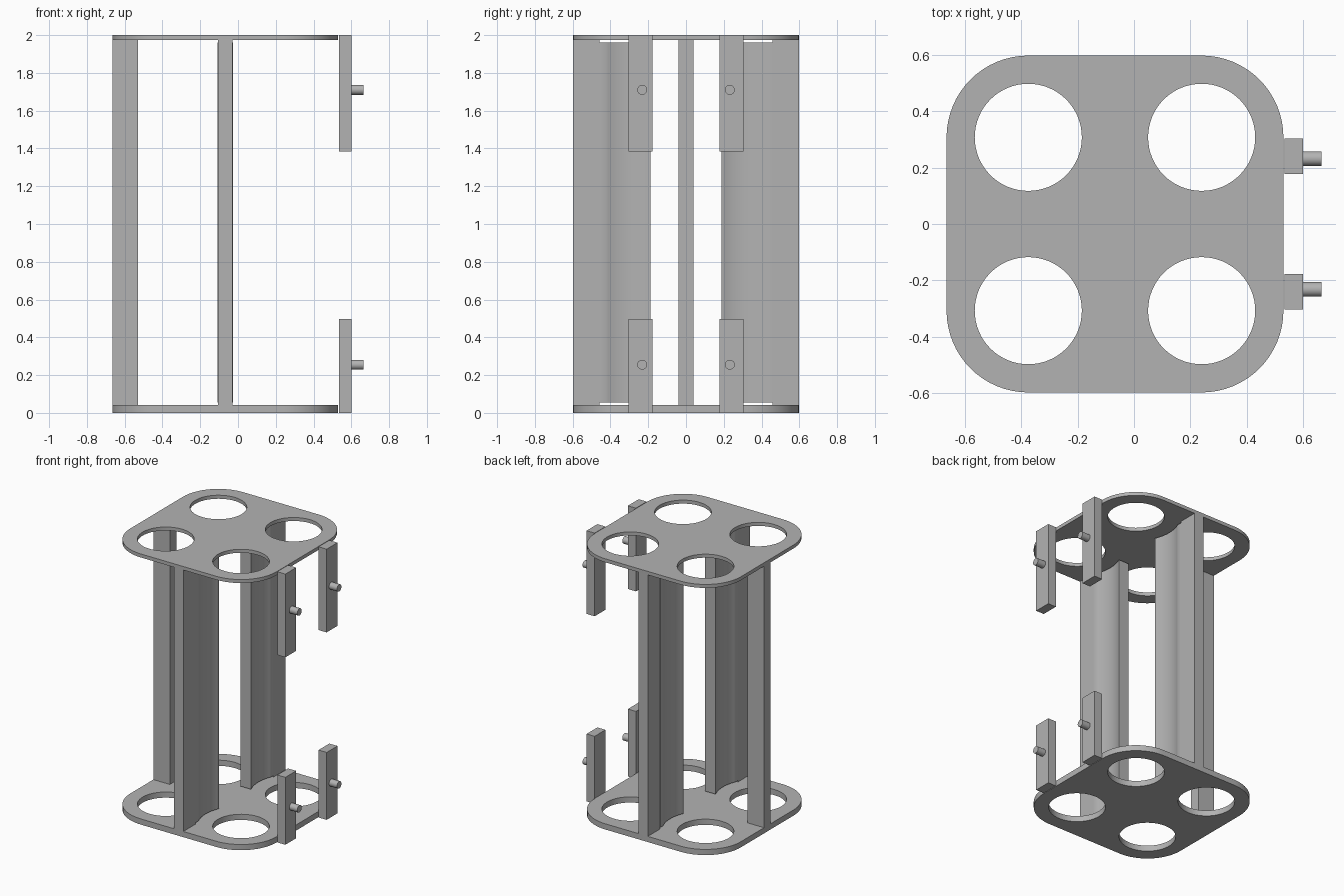
import bpy, bmesh
from math import sin, cos, pi, radians, asin

if "Cube" in bpy.data.objects:
    bpy.data.objects.remove(bpy.data.objects["Cube"], do_unlink=True)

grey = bpy.data.materials.new("matte_grey")
grey.use_nodes = True
grey.diffuse_color = (0.45, 0.45, 0.45, 1)
grey.node_tree.nodes["Principled BSDF"].inputs["Base Color"].default_value = (0.45, 0.45, 0.45, 1)

MID_X = -0.0675      # centre line of the plates
HALF = 0.5975        # half width of the plates
HOLE = 0.3075        # hole offset from the plate centre
ROUND = HALF - HOLE  # corner radius, concentric with the holes


def arc(cx, cy, r, a0, a1, n):
    return [(cx + r * cos(a0 + (a1 - a0) * i / n), cy + r * sin(a0 + (a1 - a0) * i / n))
            for i in range(n + 1)]


def prism(name, outline, z0, z1):
    """Extrude a closed outline between two heights."""
    bm = bmesh.new()
    face = bm.faces.new([bm.verts.new((x, y, z0)) for x, y in outline])
    top = bmesh.ops.extrude_face_region(bm, geom=[face])["geom"]
    bmesh.ops.translate(bm, vec=(0, 0, z1 - z0),
                        verts=[v for v in top if isinstance(v, bmesh.types.BMVert)])
    bmesh.ops.recalc_face_normals(bm, faces=bm.faces)
    mesh = bpy.data.meshes.new(name)
    bm.to_mesh(mesh)
    bm.free()
    mesh.materials.append(grey)
    ob = bpy.data.objects.new(name, mesh)
    bpy.context.collection.objects.link(ob)
    return ob


def box(name, x0, x1, y0, y1, z0, z1):
    return prism(name, [(x0, y0), (x1, y0), (x1, y1), (x0, y1)], z0, z1)


def select(ob):
    bpy.ops.object.select_all(action="DESELECT")
    ob.select_set(True)
    bpy.context.view_layer.objects.active = ob


def smooth(ob):
    select(ob)
    bpy.ops.object.shade_smooth_by_angle(angle=radians(30))


def plate(name, z0, z1):
    """Rounded square plate with four round openings."""
    corners = [(1, 1), (-1, 1), (-1, -1), (1, -1)]
    outline = []
    for i, (sx, sy) in enumerate(corners):
        outline += arc(MID_X + sx * HOLE, sy * HOLE, ROUND, i * pi / 2, (i + 1) * pi / 2, 16)
    ob = prism(name, outline, z0, z1)
    for sx, sy in corners:
        circle = arc(MID_X + sx * HOLE, sy * HOLE, 0.19, 0, 2 * pi, 64)[:-1]
        cutter = prism("hole_cutter", circle, z0 - 0.1, z1 + 0.1)
        cutter.hide_render = True
        mod = ob.modifiers.new("opening", "BOOLEAN")
        mod.operation, mod.solver, mod.object = "DIFFERENCE", "EXACT", cutter
        select(ob)
        bpy.ops.object.modifier_apply(modifier=mod.name)
        bpy.data.objects.remove(cutter, do_unlink=True)
    smooth(ob)


plate("bottom_plate", 0, 0.042)
plate("top_plate", 1.974, 2)

# Edge posts
box("side_post", -0.665, -0.53, -0.0385, 0.0385, 0.042, 1.974)
for s, side in ((-1, "front"), (1, "back")):
    box(side + "_post", MID_X - 0.0385, MID_X + 0.0385,
        *sorted((s * HALF, s * 0.457)), 0.042, 1.974)

    # Divider web, hollowed on both sides around the openings
    half_t = 0.042
    sweep = asin(0.117 / ROUND)
    right = arc(MID_X + HOLE, HOLE, ROUND, pi + sweep, pi - sweep, 16)
    left = arc(MID_X - HOLE, HOLE, ROUND, sweep, -sweep, 16)
    web = ([(MID_X + half_t, 0.187)] + right + [(MID_X + half_t, 0.457), (MID_X - half_t, 0.457)]
           + left + [(MID_X - half_t, 0.187)])
    smooth(prism(side + "_divider", [(x, s * y) for x, y in web], 0.055, 1.96))

    # Mounting blocks with round pins
    for level, z0, z1, pin_z in (("lower", 0, 0.498, 0.255), ("upper", 1.385, 2, 1.71)):
        name = side + "_" + level
        box(name + "_block", 0.534, 0.6, *sorted((s * 0.178, s * 0.304)), z0, z1)
        bpy.ops.mesh.primitive_cylinder_add(vertices=32, radius=0.026, depth=0.07,
                                            location=(0.63, s * 0.232, pin_z),
                                            rotation=(0, pi / 2, 0))
        pin = bpy.context.object
        pin.name = name + "_pin"
        pin.data.materials.append(grey)
        smooth(pin)
